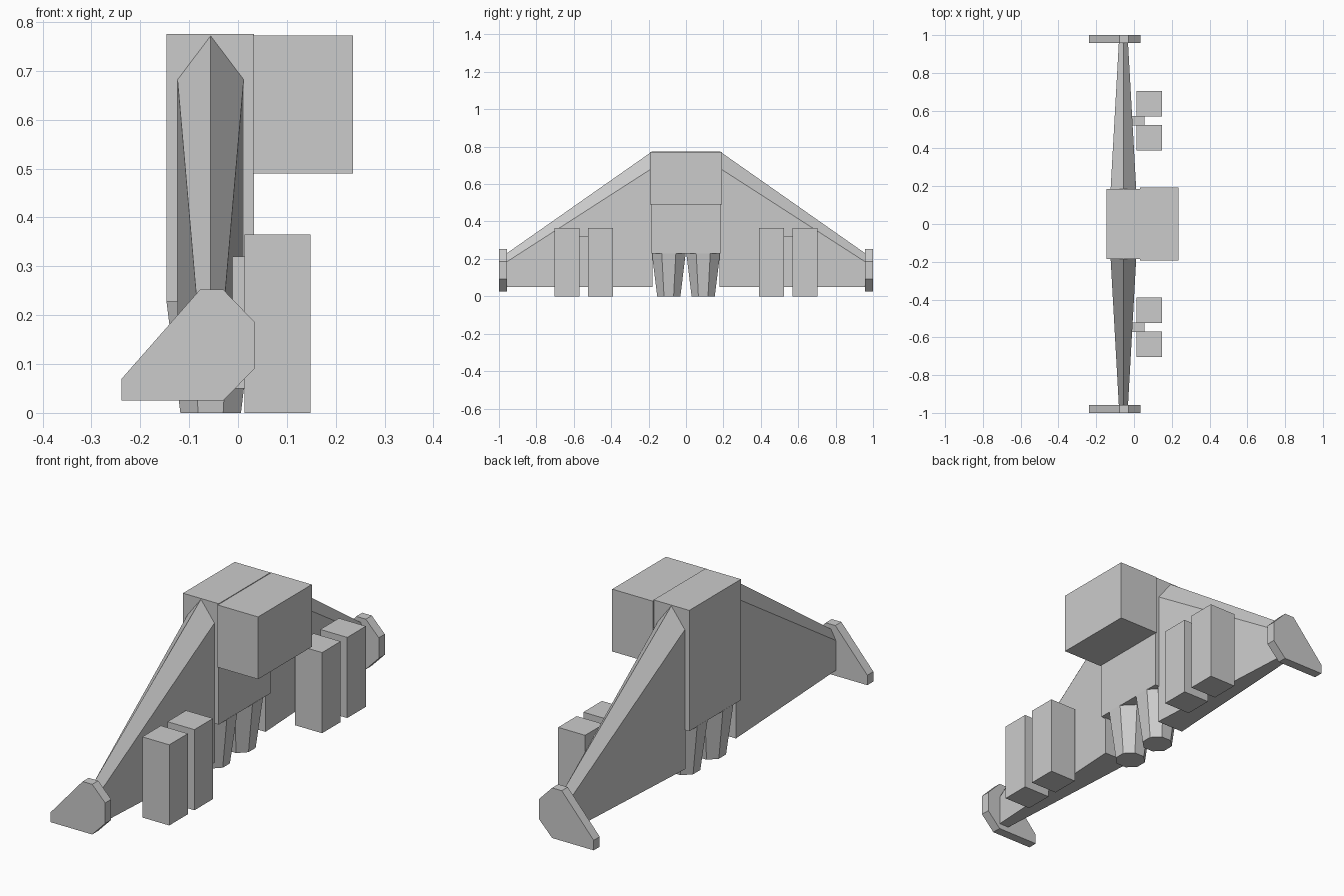
import bpy, bmesh
from math import sin, cos, pi
from mathutils import Vector

if "Cube" in bpy.data.objects:
    bpy.data.objects.remove(bpy.data.objects["Cube"], do_unlink=True)

grey = bpy.data.materials.new("hull grey")
grey.use_nodes = True
grey.diffuse_color = (0.6, 0.6, 0.6, 1)
grey.node_tree.nodes["Principled BSDF"].inputs["Base Color"].default_value = (0.6, 0.6, 0.6, 1)


def loft(name, start, end, mirrored=False):
    """Flat-faced solid between two rings of equal length."""
    bm = bmesh.new()
    a = [bm.verts.new(p) for p in start]
    b = [bm.verts.new(p) for p in end]
    bm.faces.new(a)
    bm.faces.new(b)
    for i in range(len(a)):
        j = (i + 1) % len(a)
        bm.faces.new((a[i], a[j], b[j], b[i]))
    if mirrored:
        twin = bmesh.ops.duplicate(bm, geom=bm.verts[:] + bm.edges[:] + bm.faces[:])
        for v in twin["geom"]:
            if isinstance(v, bmesh.types.BMVert):
                v.co.y = -v.co.y
    bmesh.ops.recalc_face_normals(bm, faces=bm.faces[:])
    mesh = bpy.data.meshes.new(name)
    bm.to_mesh(mesh)
    bm.free()
    mesh.materials.append(grey)
    obj = bpy.data.objects.new(name, mesh)
    bpy.context.collection.objects.link(obj)
    return obj


def box(name, xs, ys, zs, mirrored=False):
    ring = lambda z: [(xs[0], ys[0], z), (xs[1], ys[0], z), (xs[1], ys[1], z), (xs[0], ys[1], z)]
    return loft(name, ring(zs[0]), ring(zs[1]), mirrored)


# Central body and the cabin block in front of it
box("body", (-0.146, 0.033), (-0.185, 0.185), (0.228, 0.775))
box("cabin_block", (0.031, 0.235), (-0.192, 0.192), (0.49, 0.772))


# Tapered wings with a ridged upper edge and a flat underside
def wing_section(y, half, shoulder, ridge):
    x = -0.056
    return [(x - half, y, 0.05), (x + half, y, 0.05), (x + half, y, shoulder),
            (x, y, ridge), (x - half, y, shoulder)]


loft("wings", wing_section(0.18, 0.068, 0.685, 0.775),
     wing_section(0.965, 0.024, 0.18, 0.225), mirrored=True)

# Wing tip fins
fin = [(-0.238, 0.025), (-0.238, 0.07), (-0.078, 0.252), (-0.03, 0.252),
       (0.035, 0.185), (0.035, 0.092), (-0.03, 0.025)]
loft("wing_tip_fins", [(x, 0.957, z) for x, z in fin],
     [(x, 1.0, z) for x, z in fin], mirrored=True)


# Octagonal tapered nozzles under the body
def octagon(apothem, z):
    r = apothem / cos(pi / 8)
    angles = [pi / 8 + i * pi / 4 for i in range(8)]
    return [(-0.056 + r * cos(t), 0.092 + r * sin(t), z) for t in angles]


loft("nozzles", octagon(0.0905, 0.23), octagon(0.062, 0), mirrored=True)

# Paired pods on the wings, joined by a mounting bar
box("inner_pods", (0.013, 0.148), (0.39, 0.523), (0, 0.365), mirrored=True)
box("outer_pods", (0.013, 0.148), (0.57, 0.703), (0, 0.365), mirrored=True)
box("pod_mounts", (-0.014, 0.055), (0.522, 0.571), (0.05, 0.32), mirrored=True)
